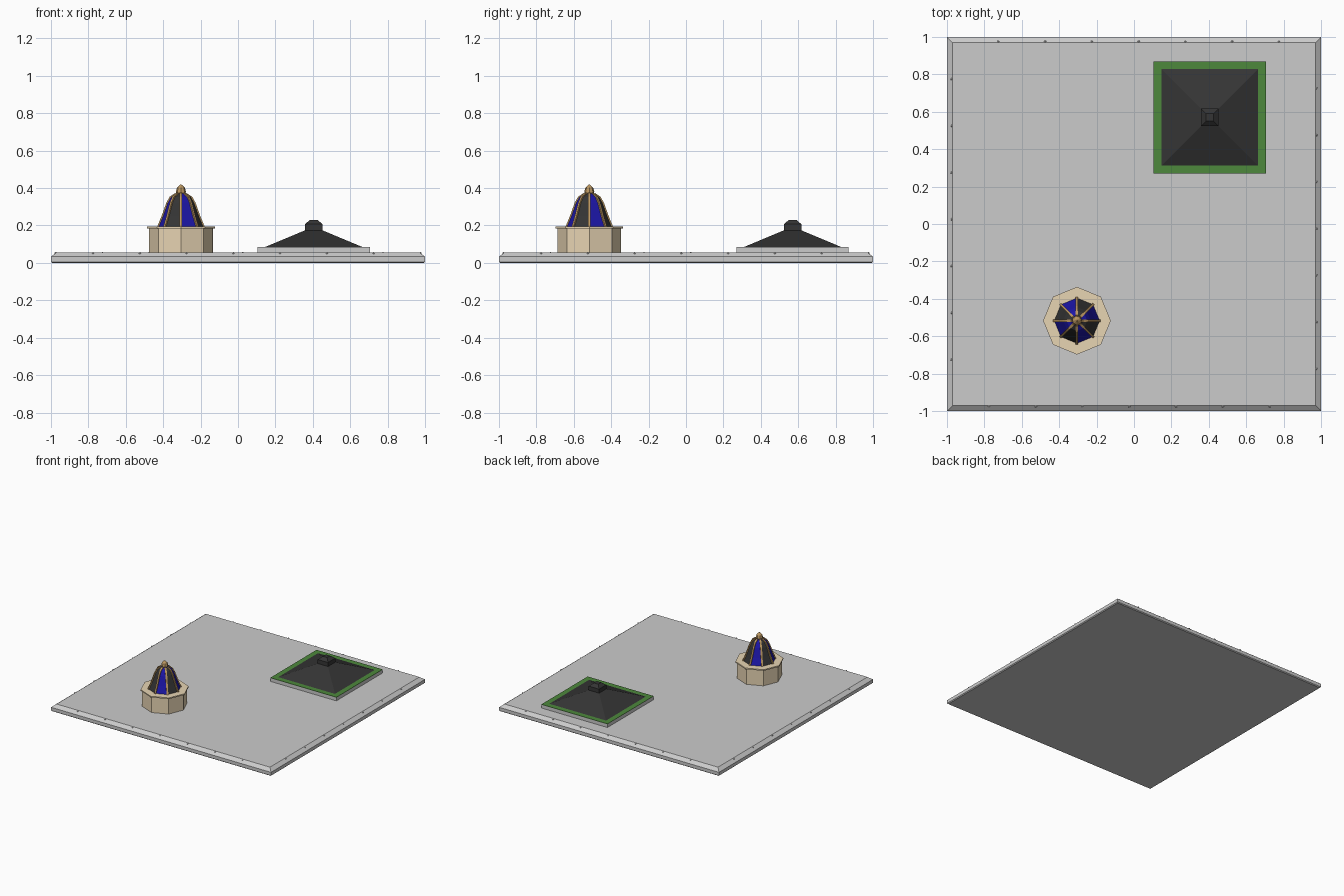
import bpy, bmesh
from math import pi, cos, sin, sqrt

if "Cube" in bpy.data.objects:
    bpy.data.objects.remove(bpy.data.objects["Cube"])

def material(name, rgb):
    m = bpy.data.materials.new(name)
    m.diffuse_color = (*rgb, 1)
    m.use_nodes = True
    m.node_tree.nodes["Principled BSDF"].inputs["Base Color"].default_value = m.diffuse_color
    return m

BLACK = material("black", (0.035, 0.035, 0.035))
GREEN = material("green", (0.075, 0.25, 0.045))
BLUE = material("blue", (0.012, 0.008, 0.40))
SAND = material("sand", (0.80, 0.66, 0.45))
GOLD = material("gold", (0.50, 0.31, 0.12))

def finish(name, bm, mats=()):
    bmesh.ops.remove_doubles(bm, verts=bm.verts, dist=1e-5)
    bmesh.ops.recalc_face_normals(bm, faces=bm.faces)
    me = bpy.data.meshes.new(name)
    bm.to_mesh(me)
    bm.free()
    for m in mats:
        me.materials.append(m)
    ob = bpy.data.objects.new(name, me)
    bpy.context.collection.objects.link(ob)
    return ob

def turned(name, center, profile, n, mats=(), pick=None):
    """Stack n-sided rings (radius, z); n=4 treats radius as half width."""
    bm = bmesh.new()
    k, off = (sqrt(2), pi / 4) if n == 4 else (1, 0)
    rings = [[bm.verts.new((center[0] + r * k * cos(off + 2 * pi * i / n),
                            center[1] + r * k * sin(off + 2 * pi * i / n), z))
              for i in range(n)] for r, z in profile]
    bm.faces.new(rings[0])
    bm.faces.new(rings[-1])
    for a, b in zip(rings, rings[1:]):
        for i in range(n):
            j = (i + 1) % n
            f = bm.faces.new((a[i], a[j], b[j], b[i]))
            if pick:
                f.material_index = pick(i)
    return finish(name, bm, mats)

# Ground slab with chamfered rim
TOP = 0.056
turned("ground_slab", (0, 0), [(0.993, 0), (1, 0.006), (1, 0.033), (0.97, TOP)], 4)

# Small studs along the rim, the same row turned onto each side
bm = bmesh.new()
for side in range(4):
    c, s = round(cos(side * pi / 2)), round(sin(side * pi / 2))
    for i in range(7):
        x, y = -0.775 + 0.25 * i, -0.975
        pos = (x * c - y * s, x * s + y * c, TOP - 0.004)
        ball = bmesh.ops.create_icosphere(bm, subdivisions=1, radius=0.007)
        bmesh.ops.translate(bm, verts=ball["verts"], vec=pos)
finish("rim_studs", bm)

# Low pyramid building: grey plinth, lawn, roof and cap
P = (0.405, 0.57)
turned("pyramid_plinth", P, [(0.3, TOP - 0.003), (0.3, 0.084)], 4)
turned("pyramid_lawn", P, [(0.3, 0.0835), (0.3, 0.086)], 4, [GREEN])
turned("pyramid_roof", P, [(0.26, 0.085), (0.047, 0.174)], 4, [BLACK])
turned("pyramid_cap", P, [(0.047, 0.17), (0.047, 0.207), (0.02, 0.23)], 4, [BLACK])

# Octagonal drum and overhanging cornice
D = (-0.305, -0.517)
turned("drum", D, [(0.17, TOP - 0.003), (0.17, 0.186)], 8, [SAND])
turned("cornice", D, [(0.181, 0.184), (0.181, 0.194)], 8, [SAND])

# Dome with alternating blue and black panels
DOME = [(0.122, 0.192), (0.098, 0.25), (0.073, 0.32), (0.055, 0.352), (0.026, 0.371)]
turned("dome", D, DOME, 8, [BLUE, BLACK], lambda i: i % 2)

# Gold ribs along the dome corners
bm = bmesh.new()
for i in range(8):
    a = i * pi / 4
    w, prev = 0.0065, None
    for r, z in DOME:
        ring = []
        for dr, t in ((-0.008, -w), (0.005, -w), (0.005, w), (-0.008, w)):
            q = r + dr
            ring.append(bm.verts.new((D[0] + q * cos(a) - t * sin(a),
                                      D[1] + q * sin(a) + t * cos(a), z + dr * 0.4)))
        if prev:
            for k in range(4):
                m = (k + 1) % 4
                bm.faces.new((prev[k], prev[m], ring[m], ring[k]))
        else:
            bm.faces.new(ring)
        prev = ring
    bm.faces.new(prev)
# Ribs stay separate pieces, so no vertices are close enough to merge
finish("dome_ribs", bm, [GOLD])

# Finial bud
turned("finial", D, [(0.02, 0.36), (0.027, 0.38), (0.021, 0.402), (0.004, 0.418)], 8, [GOLD])
